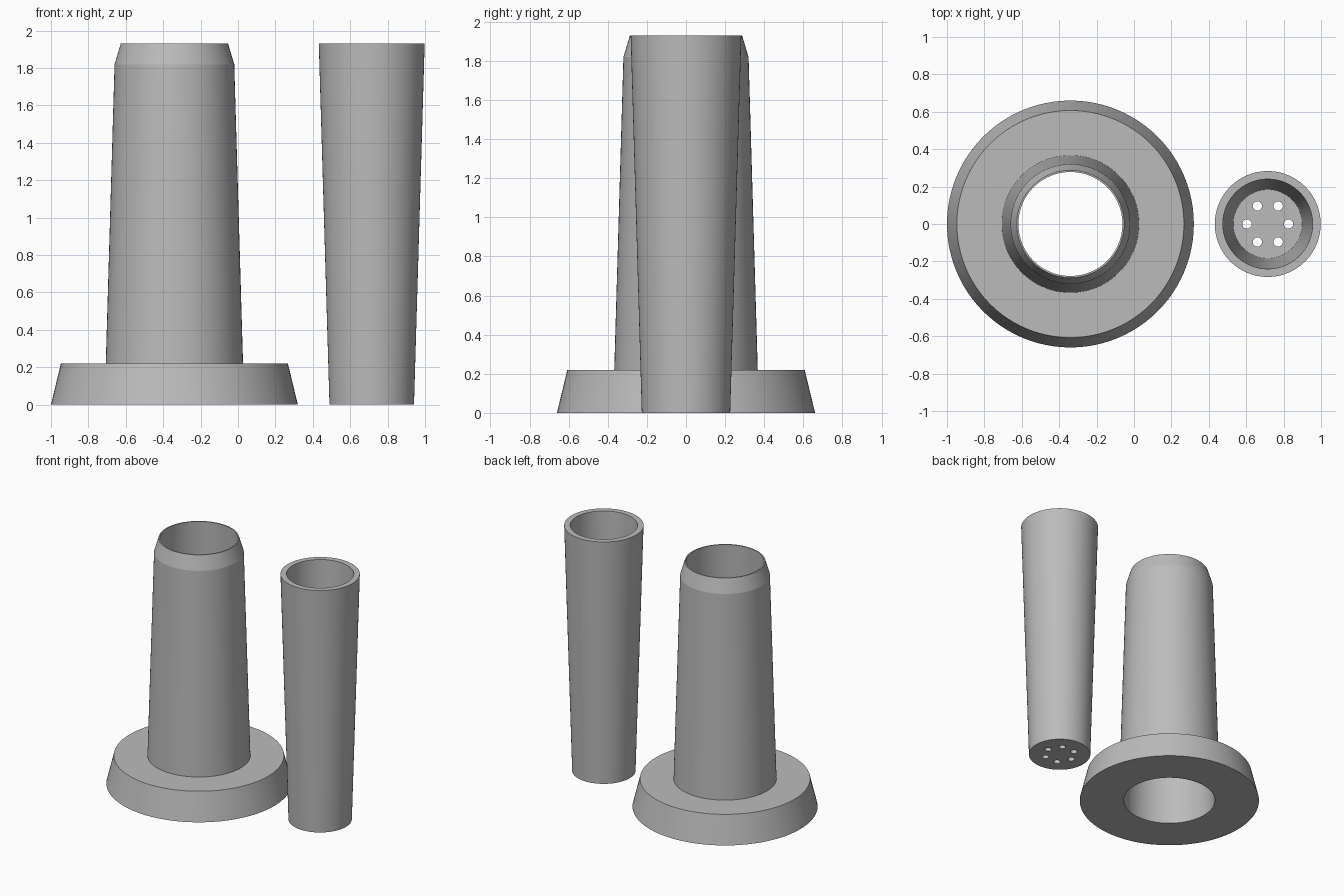
import bpy
import bmesh
from math import cos, sin, tau, radians

cube = bpy.data.objects.get("Cube")
if cube:
    bpy.data.objects.remove(cube)

grey = bpy.data.materials.new("plain grey")
grey.use_nodes = True
colour = (0.5, 0.5, 0.5, 1)
grey.diffuse_color = colour
grey.node_tree.nodes["Principled BSDF"].inputs["Base Color"].default_value = colour


def lathe(name, x, profile, closed=False, sides=96):
    """Revolve (radius, z) points; a zero radius becomes a pole."""
    bm = bmesh.new()
    pts = [bm.verts.new((r, 0, z)) for r, z in profile]
    ends = pts[1:] + pts[:1] if closed else pts[1:]
    edges = [bm.edges.new(pair) for pair in zip(pts, ends)]
    bmesh.ops.spin(bm, geom=pts + edges, cent=(0, 0, 0), axis=(0, 0, 1),
                   angle=tau, steps=sides)
    bmesh.ops.remove_doubles(bm, verts=bm.verts, dist=0.0001)
    bmesh.ops.recalc_face_normals(bm, faces=bm.faces)
    mesh = bpy.data.meshes.new(name)
    bm.to_mesh(mesh)
    bm.free()
    mesh.materials.append(grey)
    obj = bpy.data.objects.new(name, mesh)
    obj.location.x = x
    bpy.context.collection.objects.link(obj)
    return obj


def select(obj):
    bpy.ops.object.select_all(action="DESELECT")
    obj.select_set(True)
    bpy.context.view_layer.objects.active = obj


# Flanged stand: wide foot, tapered column, bevelled rim and open bore
stand = lathe("flanged_stand", -0.34, [
    (0.335, 0), (0.66, 0), (0.607, 0.22), (0.367, 0.22),
    (0.32, 1.82), (0.287, 1.93), (0.278, 1.93)], closed=True)

# Tapered cup: thick wall and closed floor
cup = lathe("tapered_cup", 0.715, [
    (0, 0), (0.226, 0), (0.283, 1.93), (0.24, 1.93), (0.184, 0.05), (0, 0.05)])

# Ring of six drain holes through the cup floor
for i in range(6):
    a = tau * i / 6
    cutter = lathe("drain_cutter", 0.715 + 0.111 * cos(a), [
        (0, -0.1), (0.025, -0.1), (0.025, 0.15), (0, 0.15)], sides=24)
    cutter.location.y = 0.111 * sin(a)
    cutter.hide_render = True
    bpy.context.view_layer.update()
    select(cup)
    mod = cup.modifiers.new("drain_hole", "BOOLEAN")
    mod.operation = "DIFFERENCE"
    mod.solver = "EXACT"
    mod.object = cutter
    bpy.ops.object.modifier_apply(modifier=mod.name)
    bpy.data.objects.remove(cutter)

# Smooth the round walls, keep the rims sharp
for obj in (stand, cup):
    select(obj)
    bpy.ops.object.shade_smooth_by_angle(angle=radians(12))
